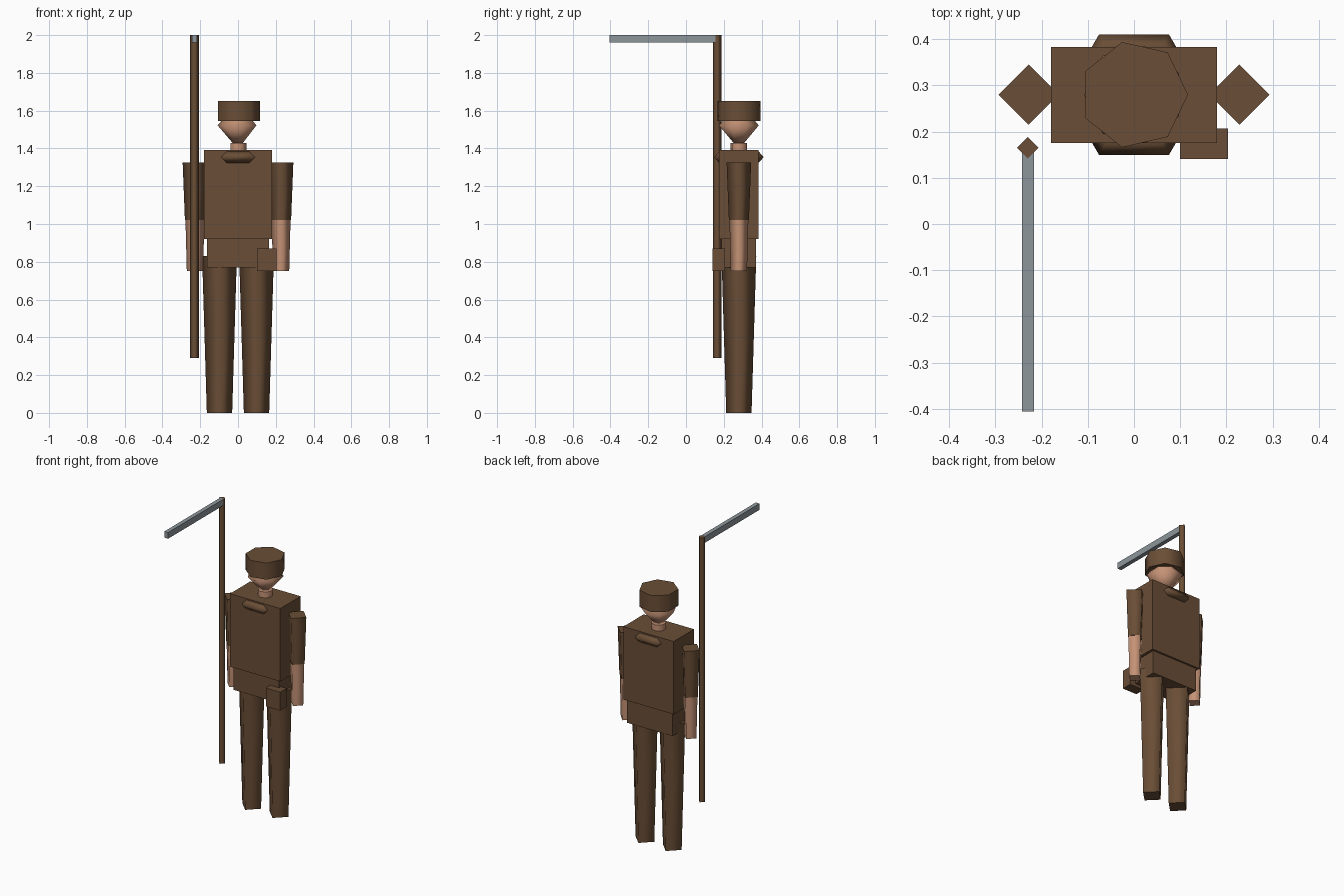
import bpy
import bmesh
from math import cos, sin, pi

if "Cube" in bpy.data.objects:
    bpy.data.objects.remove(bpy.data.objects["Cube"], do_unlink=True)


def material(name, rgb):
    mat = bpy.data.materials.new(name)
    mat.use_nodes = True
    color = (*rgb, 1)
    mat.diffuse_color = color
    mat.node_tree.nodes["Principled BSDF"].inputs["Base Color"].default_value = color
    return mat


BROWN = material("brown", (0.144, 0.076, 0.037))
SKIN = material("skin", (0.56, 0.29, 0.18))
STEEL = material("steel_grey", (0.27, 0.305, 0.328))
BODY_Y = 0.28


def finish(bm, name, mat):
    bmesh.ops.recalc_face_normals(bm, faces=bm.faces)
    mesh = bpy.data.meshes.new(name)
    bm.to_mesh(mesh)
    bm.free()
    mesh.materials.append(mat)
    obj = bpy.data.objects.new(name, mesh)
    bpy.context.collection.objects.link(obj)
    return obj


def box(name, mat, x, y, z):
    """Box from its (low, high) span on each axis."""
    bm = bmesh.new()
    bmesh.ops.create_cube(bm, size=1)
    for v in bm.verts:
        v.co = [(lo + hi) / 2 + c * (hi - lo) for c, (lo, hi) in zip(v.co, (x, y, z))]
    return finish(bm, name, mat)


def turned(name, mat, x, y, profile, sides, start=0.0):
    """Few-sided upright solid from (radius, z) points, smooth sides, flat caps."""
    bm = bmesh.new()
    rings = []
    for r, z in profile:
        angles = [start + 2 * pi * i / sides for i in range(sides)]
        rings.append([bm.verts.new((x + r * cos(a), y + r * sin(a), z)) for a in angles])
    for low, high in zip(rings, rings[1:]):
        for i in range(sides):
            j = (i + 1) % sides
            bm.faces.new((low[i], low[j], high[j], high[i])).smooth = True
    for ring, (r, z) in ((rings[0], profile[0]), (rings[-1], profile[-1])):
        if r > 0:
            bm.faces.new(ring)
    bmesh.ops.remove_doubles(bm, verts=bm.verts, dist=0.0001)
    return finish(bm, name, mat)


# Trunk
box("torso", BROWN, (-0.18, 0.18), (0.175, 0.383), (0.92, 1.392))
box("pelvis", BROWN, (-0.164, 0.164), (0.187, 0.371), (0.77, 0.92))
box("belt_pouch", BROWN, (0.1, 0.203), (0.141, 0.207), (0.75, 0.87))

# Legs and arms
for side, s in (("left", 1), ("right", -1)):
    turned(side + "_leg", BROWN, s * 0.098, BODY_Y, [(0.067, 0), (0.092, 0.83)], 4)
    turned(side + "_sleeve", BROWN, s * 0.228, BODY_Y, [(0.053, 1.02), (0.065, 1.325)], 4)
    turned(side + "_forearm", SKIN, s * 0.228, BODY_Y, [(0.043, 0.75), (0.05, 1.02)], 4)

# Collar ring, poking out of the chest and back
bpy.ops.mesh.primitive_torus_add(major_segments=6, minor_segments=4, major_radius=0.121,
                                 minor_radius=0.03, location=(0, BODY_Y, 1.354))
collar = bpy.context.object
collar.name = "collar"
collar.data.materials.append(BROWN)
bpy.ops.object.shade_smooth()

# Neck, head and cap
turned("neck", SKIN, 0, BODY_Y, [(0.045, 1.385), (0.045, 1.43)], 7)
turned("head", SKIN, 0, BODY_Y, [(0, 1.396), (0.108, 1.522), (0, 1.648)], 7, pi)
turned("cap", BROWN, 0, BODY_Y, [(0.117, 1.545), (0.117, 1.652)], 7)

# Long-handled tool
turned("tool_handle", BROWN, -0.23, 0.165, [(0.023, 0.29), (0.023, 2.0)], 4)
box("tool_blade", STEEL, (-0.243, -0.216), (-0.406, 0.165), (1.96, 2.0))
